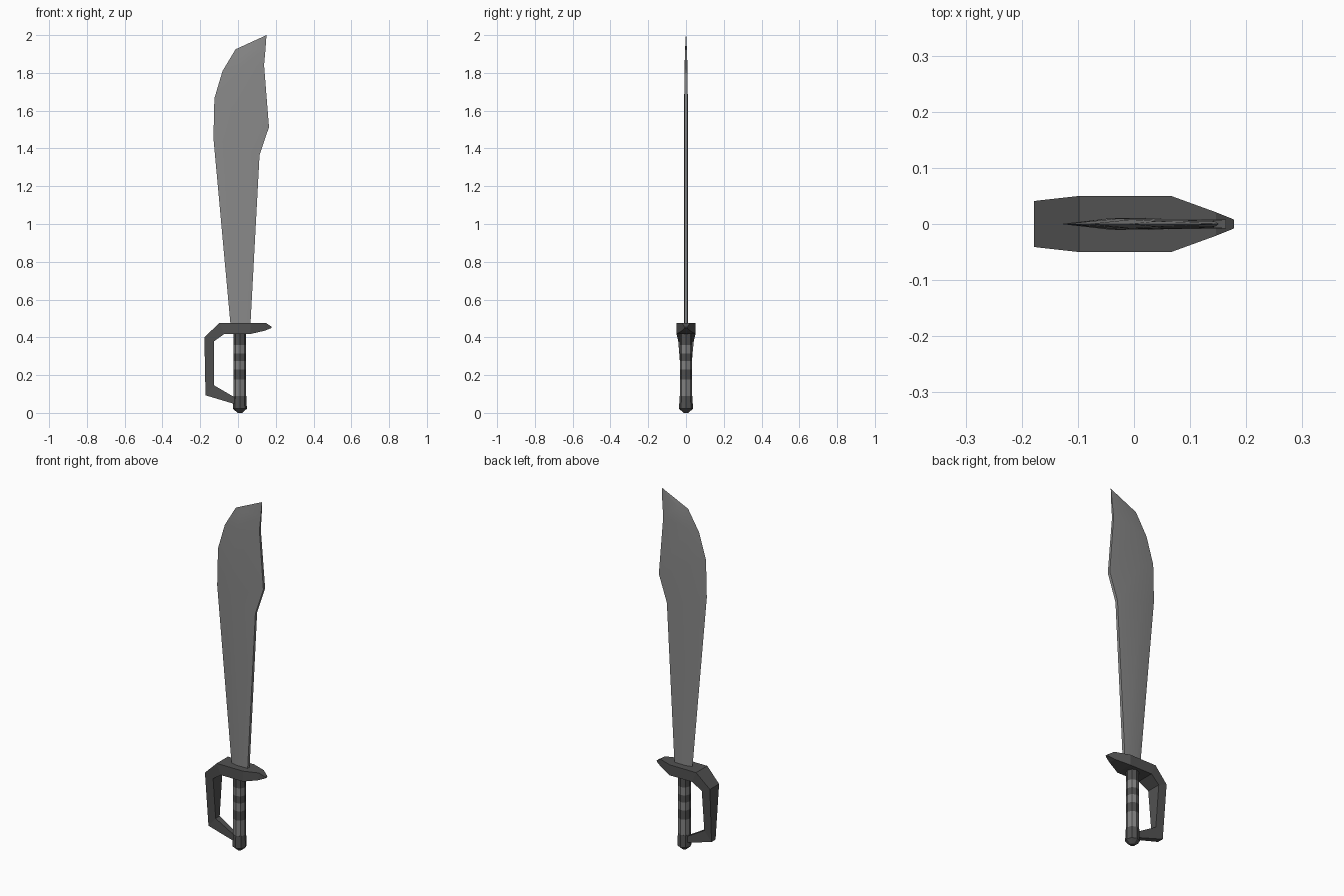
import bpy, bmesh, math

if "Cube" in bpy.data.objects:
    bpy.data.objects.remove(bpy.data.objects["Cube"])


def material(name, grey):
    m = bpy.data.materials.new(name)
    m.diffuse_color = (grey, grey, grey, 1)
    m.use_nodes = True
    m.node_tree.nodes["Principled BSDF"].inputs["Base Color"].default_value = m.diffuse_color
    return m


STEEL = material("blade steel", 0.25)
IRON = material("dark iron", 0.085)
WRAP = material("light grip wrap", 0.22)
BAND = material("dark grip band", 0.08)


def loft(name, rings, mats, smooth=None):
    """Skin a list of equal-length rings of points and cap both ends."""
    bm = bmesh.new()
    rows = [[bm.verts.new(p) for p in ring] for ring in rings]
    n = len(rows[0])
    for k, (a, b) in enumerate(zip(rows, rows[1:])):
        for i in range(n):
            j = (i + 1) % n
            f = bm.faces.new((a[i], a[j], b[j], b[i]))
            f.material_index = k % len(mats)
    bm.faces.new(rows[0])
    bm.faces.new(rows[-1]).material_index = (len(rows) - 2) % len(mats)
    bmesh.ops.remove_doubles(bm, verts=bm.verts, dist=1e-5)
    bmesh.ops.recalc_face_normals(bm, faces=bm.faces)
    me = bpy.data.meshes.new(name)
    bm.to_mesh(me)
    bm.free()
    for m in mats:
        me.materials.append(m)
    ob = bpy.data.objects.new(name, me)
    bpy.context.collection.objects.link(ob)
    if smooth:
        bpy.context.view_layer.objects.active = ob
        ob.select_set(True)
        bpy.ops.object.shade_smooth_by_angle(angle=math.radians(smooth))
        ob.select_set(False)
    return ob


# Blade: sharp cutting edge on the left, thick spine on the right
# (edge x, edge z, spine x, spine z, half thickness)
blade = [(-.04, .47, .066, .47, .011), (-.13, 1.455, .114, 1.364, .010),
         (-.125, 1.665, .164, 1.513, .010), (-.082, 1.81, .138, 1.84, .008),
         (-.013, 1.925, .145, 1.92, .005), (.147, 1.998, .151, 2.0, .001)]


def blade_ring(ex, ez, sx, sz, t):
    def at(u, y):
        return (ex + (sx - ex) * u, y, ez + (sz - ez) * u)
    return [at(0, 0), at(.35, -t), at(1, -.8 * t), at(1, .8 * t), at(.35, t)]


loft("blade", [blade_ring(*r) for r in blade], [STEEL], 30)

# Guard and knuckle bow: one tapering bar bent round the hand
# (outer x, outer z, inner x, inner z, half width)
guard = [(.178, .456, .176, .449, .008), (.146, .477, .142, .435, .021),
         (.066, .477, .066, .418, .050), (-.098, .477, -.072, .418, .050),
         (-.178, .400, -.127, .379, .041), (-.172, .093, -.127, .146, .018),
         (-.005, .043, -.005, .075, .014)]
loft("guard", [[(ox, -w, oz), (ox, w, oz), (ix, w, iz), (ix, -w, iz)]
               for ox, oz, ix, iz, w in guard], [IRON])


def octagon(r, z):
    return [(.01 + r * math.cos(i * math.pi / 4), r * math.sin(i * math.pi / 4), z)
            for i in range(8)]


# Grip with alternating bands
loft("grip", [octagon(.033, z) for z in (.43, .36, .315, .275, .23, .178, .08)],
     [BAND, WRAP])

# Pommel
loft("pommel", [octagon(r, z) for r, z in ((.012, 0), (.037, .022), (.034, .09))], [IRON])
